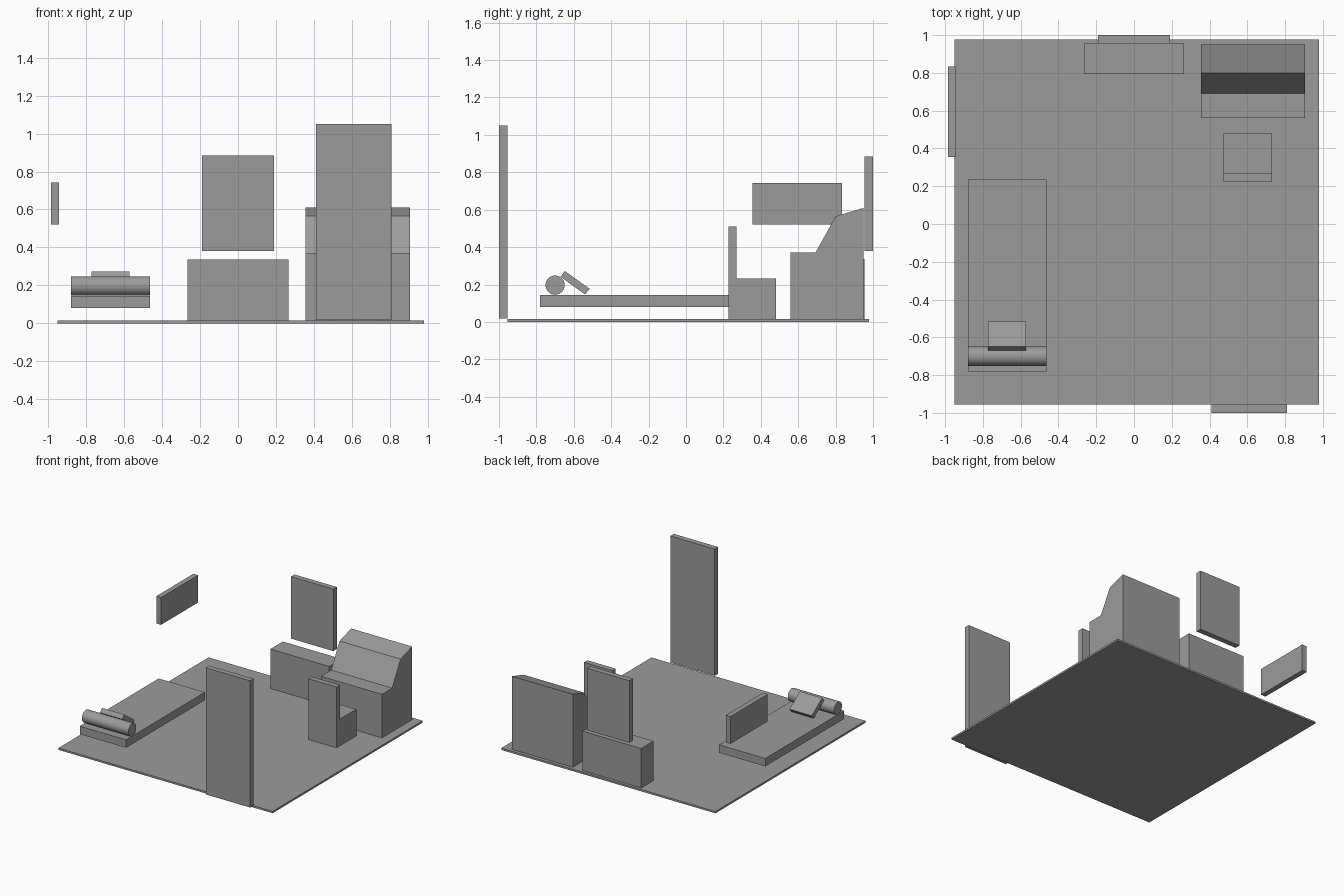
import bpy, bmesh, math
from mathutils import Vector

cube = bpy.data.objects.get("Cube")
if cube:
    bpy.data.objects.remove(cube, do_unlink=True)

grey = bpy.data.materials.new("plain grey")
grey.use_nodes = True
COLOUR = (0.33, 0.33, 0.33, 1)
grey.diffuse_color = COLOUR
grey.node_tree.nodes["Principled BSDF"].inputs["Base Color"].default_value = COLOUR


def finish(name, bm):
    bmesh.ops.recalc_face_normals(bm, faces=bm.faces[:])
    mesh = bpy.data.meshes.new(name)
    bm.to_mesh(mesh)
    bm.free()
    mesh.materials.append(grey)
    obj = bpy.data.objects.new(name, mesh)
    bpy.context.collection.objects.link(obj)
    return obj


def prism(name, x0, x1, profile):
    """Extrude a (y, z) side profile from x0 to x1."""
    bm = bmesh.new()
    face = bm.faces.new([bm.verts.new((x0, y, z)) for y, z in profile])
    result = bmesh.ops.extrude_face_region(bm, geom=[face])
    verts = [v for v in result["geom"] if isinstance(v, bmesh.types.BMVert)]
    bmesh.ops.translate(bm, verts=verts, vec=Vector((x1 - x0, 0, 0)))
    return finish(name, bm)


def box(name, x0, x1, y0, y1, z0, z1):
    return prism(name, x0, x1, [(y0, z0), (y1, z0), (y1, z1), (y0, z1)])


FLOOR = 0.015

# Floor and the panels on its edges
box("floor", -0.95, 0.98, -0.955, 0.978, 0, FLOOR)
box("door", 0.41, 0.81, -1.0, -0.955, 0.018, 1.05)
box("wall_screen", -0.19, 0.19, 0.955, 1.0, 0.38, 0.885)
box("side_wall_panel", -0.985, -0.942, 0.355, 0.833, 0.52, 0.742)

# Low cabinet under the screen
box("cabinet", -0.265, 0.265, 0.795, 0.955, FLOOR, 0.336)

# Bed with a round bolster and a leaning cushion
box("bed", -0.88, -0.463, -0.78, 0.236, 0.08, 0.145)
bpy.ops.mesh.primitive_cylinder_add(
    vertices=48, radius=0.051, depth=0.417,
    location=(-0.6715, -0.70, 0.197), rotation=(0, math.pi / 2, 0))
bolster = bpy.context.object
bolster.name = "bolster"
bolster.data.materials.append(grey)
bpy.ops.object.shade_smooth_by_angle()
prism("cushion", -0.773, -0.572,
      [(-0.67, 0.241), (-0.648, 0.272), (-0.515, 0.177), (-0.54, 0.147)])

# Console desk with a sloping back
prism("console_desk", 0.355, 0.905,
      [(0.56, FLOOR), (0.56, 0.37), (0.692, 0.37),
       (0.80, 0.565), (0.95, 0.61), (0.95, FLOOR)])

# Chair with its back to the front
prism("chair", 0.475, 0.73,
      [(0.226, FLOOR), (0.226, 0.51), (0.27, 0.51),
       (0.27, 0.232), (0.48, 0.232), (0.48, FLOOR)])
